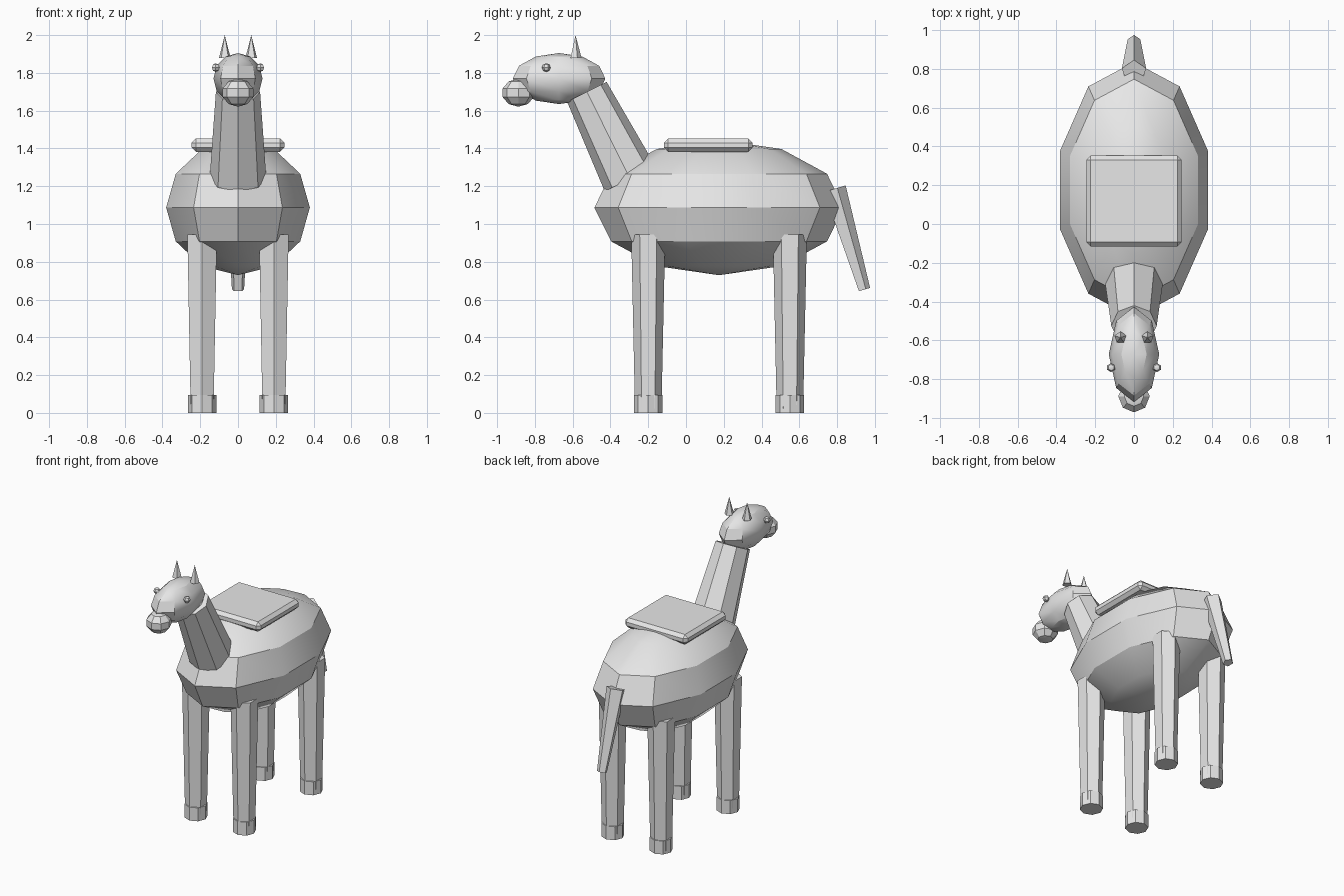
import bpy, bmesh
from mathutils import Vector, Matrix

if "Cube" in bpy.data.objects:
    bpy.data.objects.remove(bpy.data.objects["Cube"], do_unlink=True)

grey = bpy.data.materials.new("plain grey")
grey.use_nodes = True
grey.diffuse_color = (0.8, 0.8, 0.8, 1)
grey.node_tree.nodes["Principled BSDF"].inputs["Base Color"].default_value = (0.8, 0.8, 0.8, 1)


def finish(name, bm):
    """Turn a bmesh into a named object, smooth except at sharp edges."""
    mesh = bpy.data.meshes.new(name)
    bm.to_mesh(mesh)
    bm.free()
    mesh.materials.append(grey)
    obj = bpy.data.objects.new(name, mesh)
    bpy.context.collection.objects.link(obj)
    bpy.ops.object.select_all(action='DESELECT')
    obj.select_set(True)
    bpy.context.view_layer.objects.active = obj
    bpy.ops.object.shade_smooth_by_angle()
    return obj


def ball(name, centre, radii, segments, rings):
    bm = bmesh.new()
    bmesh.ops.create_uvsphere(bm, u_segments=segments, v_segments=rings, radius=1)
    bmesh.ops.transform(bm, matrix=Matrix.LocRotScale(Vector(centre), None, Vector(radii)), verts=bm.verts)
    return finish(name, bm)


def taper(name, start, end, r_start, r_end, sides):
    """Tapered prism between two points, with one corner towards the back."""
    a, b = Vector(start), Vector(end)
    axis = b - a
    bm = bmesh.new()
    bmesh.ops.create_cone(bm, cap_ends=True, segments=sides, radius1=r_start,
                          radius2=r_end, depth=axis.length)
    turn = Vector((0, 0, 1)).rotation_difference(axis)
    bmesh.ops.transform(bm, matrix=Matrix.LocRotScale((a + b) / 2, turn, None), verts=bm.verts)
    return finish(name, bm)


# Body, neck and head
ball("body", (0, 0.175, 1.087), (0.4, 0.66, 0.358), 10, 6)
taper("neck", (0, -0.296, 1.24), (0, -0.525, 1.7), 0.15, 0.117, 8)
ball("head", (0, -0.672, 1.77), (0.13, 0.245, 0.135), 8, 6)
ball("muzzle", (0, -0.888, 1.695), (0.085, 0.087, 0.074), 8, 5)

# Tail
taper("tail", (0, 0.942, 0.652), (0, 0.782, 1.185), 0.034, 0.066, 5)

# Paired features
for side, s in (("left", 1), ("right", -1)):
    taper(side + "_ear", (s * 0.07, -0.585, 1.88), (s * 0.07, -0.585, 2.0), 0.032, 0, 5)
    ball(side + "_eye", (s * 0.118, -0.74, 1.828), (0.023, 0.023, 0.023), 6, 4)
    for end, y in (("front", -0.2), ("back", 0.55)):
        taper(f"{end}_{side}_leg", (s * 0.19, y, 0.02), (s * 0.19, y, 0.945), 0.07, 0.09, 6)
        taper(f"{end}_{side}_hoof", (s * 0.19, y, 0), (s * 0.19, y, 0.095), 0.075, 0.075, 8)

# Saddle pad with chamfered edges
bm = bmesh.new()
bmesh.ops.create_cube(bm, size=1)
bmesh.ops.transform(bm, matrix=Matrix.LocRotScale(Vector((0, 0.118, 1.417)), None, Vector((0.49, 0.468, 0.07))), verts=bm.verts)
bmesh.ops.bevel(bm, geom=bm.edges[:], offset=0.022, segments=1, affect='EDGES')
finish("saddle_pad", bm)
